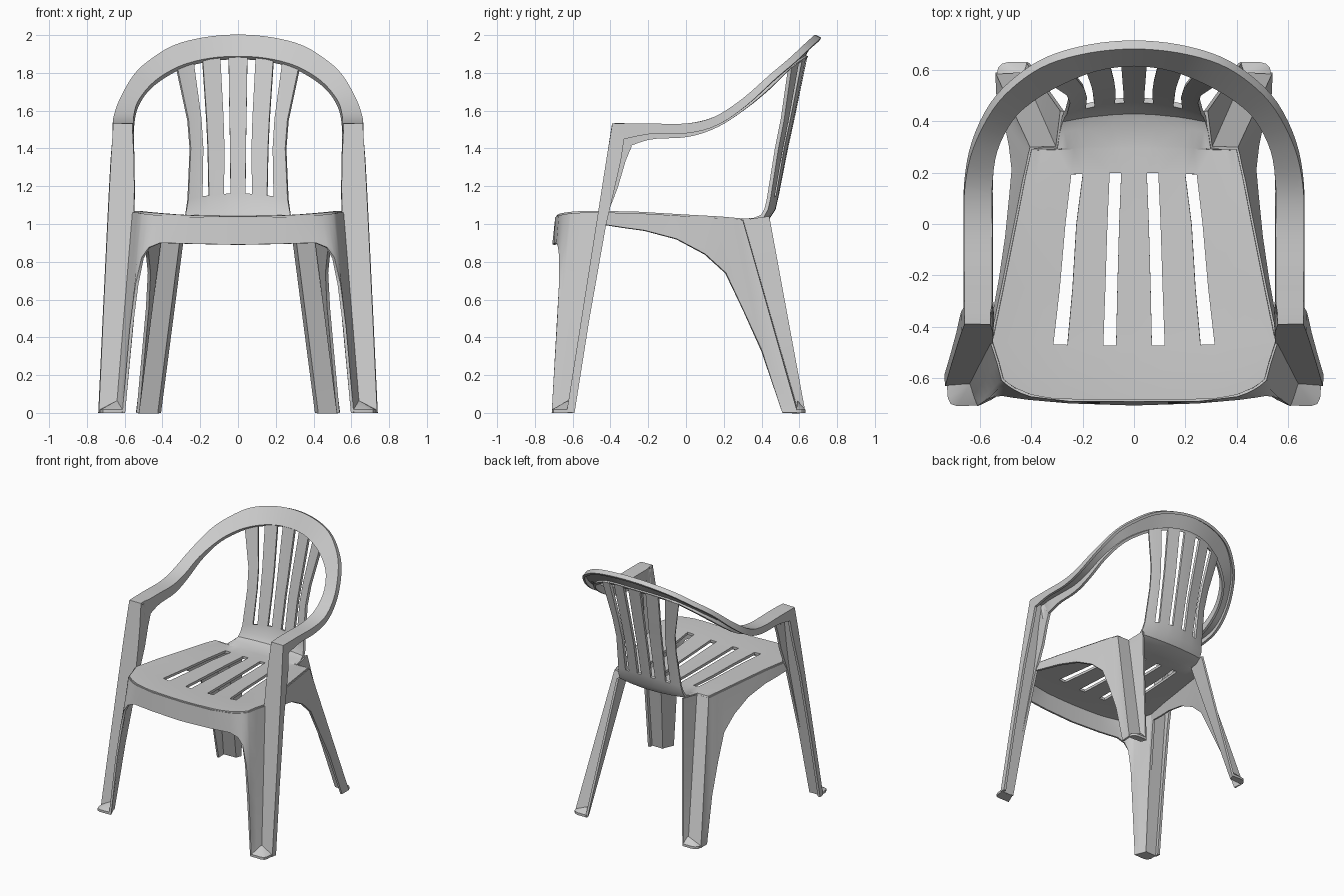
import bpy, bmesh
from math import radians
from mathutils import Vector


def finish(name, rows, thick=0.02, hole=lambda i, j: False):
    """Half sheet from rows of points, mirrored across x, given thickness and smoothed."""
    bm = bmesh.new()
    grid = [[bm.verts.new(p) for p in row] for row in rows]
    for i in range(len(grid) - 1):
        for j in range(len(grid[0]) - 1):
            if not hole(i, j):
                bm.faces.new((grid[i][j], grid[i][j + 1], grid[i + 1][j + 1], grid[i + 1][j]))
    bmesh.ops.delete(bm, geom=[v for v in bm.verts if not v.link_faces], context='VERTS')
    return add_object(name, bm, thick)


def add_object(name, bm, thick=0):
    me = bpy.data.meshes.new(name)
    bm.to_mesh(me)
    bm.free()
    ob = bpy.data.objects.new(name, me)
    bpy.context.collection.objects.link(ob)
    bpy.ops.object.select_all(action='DESELECT')
    ob.select_set(True)
    bpy.context.view_layer.objects.active = ob
    ob.modifiers.new("mirror", 'MIRROR').use_clip = True
    if thick:
        sol = ob.modifiers.new("thickness", 'SOLIDIFY')
        sol.thickness, sol.offset = thick, 0
    for m in list(ob.modifiers):
        bpy.ops.object.modifier_apply(modifier=m.name)
    bpy.ops.object.shade_smooth_by_angle(angle=radians(32))
    return ob


def spline(pts, before, after, n):
    """Catmull-Rom through tuples of numbers."""
    p = [before] + pts + [after]
    out = []
    for k in range(1, len(p) - 2):
        for s in range(n):
            t = s / n
            out.append([0.5 * (2 * b + (c - a) * t + (2 * a - 5 * b + 4 * c - d) * t * t
                               + (3 * b - a - 3 * c + d) * t ** 3)
                        for a, b, c, d in zip(*p[k - 1:k + 3])])
    out.append(list(pts[-1]))
    return out


# Seat and backrest: y and z at centre and edge, slot edges a b c d, half width e
shell = [
    (-.685, -.605, 1.03, 1.055, .075, .125, .275, .33, .51),
    (-.57, -.54, 1.03, 1.06, .072, .122, .267, .322, .527),
    (-.475, -.459, 1.025, 1.06, .07, .12, .26, .315, .553),
    (-.25, -.25, 1.02, 1.055, .065, .112, .24, .29, .51),
    (0, 0, 1.015, 1.04, .058, .104, .225, .268, .46),
    (.2, .18, 1.01, 1.03, .05, .095, .2, .245, .425),
    (.295, .292, 1.01, 1.02, .048, .09, .19, .235, .40),
    (.305, .297, 1.01, 1.02, .048, .09, .19, .233, .30),
    (.38, .36, 1.015, 1.022, .046, .085, .18, .22, .29),
    (.435, .405, 1.035, 1.042, .043, .08, .17, .205, .28),
    (.465, .425, 1.08, 1.08, .041, .077, .16, .195, .273),
    (.483, .437, 1.16, 1.13, .04, .075, .155, .19, .265),
    (.53, .48, 1.4, 1.4, .042, .073, .16, .186, .253),
    (.565, .51, 1.56, 1.55, .045, .078, .167, .196, .265),
    (.632, .55, 1.885, 1.83, .05, .095, .188, .237, .325),
]
rows = []
for i, (yc, ye, zc, ze, a, b, c, d, e) in enumerate(shell):
    p = 6 if i == 0 else 2
    xs = [0, a, b, c, d] + [d + (e - d) * f for f in (.4, .75, .9, 1)]
    rows.append([(x, yc + (ye - yc) * (x / e) ** p, zc + (ze - zc) * (x / e) ** 2) for x in xs])
finish("seat_and_backrest", rows,
       hole=lambda i, j: j in (1, 3) and (2 <= i < 5 or 11 <= i < 14))


def skirt(name, cols, n=6):
    """Ruled panel: each column runs from a top point to a bottom point."""
    finish(name, [[Vector(c[:3]).lerp(Vector(c[3:]), k / n) for k in range(n + 1)] for c in cols],
           thick=0.016)


# Front apron flowing down into the inner panel of each front leg
skirt("front_apron_and_leg_panels", [
    (0, -.685, 1.03, 0, -.70, .89),
    (.25, -.684, 1.036, .25, -.692, .895),
    (.40, -.666, 1.045, .41, -.678, .90),
    (.44, -.652, 1.047, .47, -.67, .875),
    (.465, -.639, 1.05, .505, -.666, .82),
    (.485, -.626, 1.052, .535, -.67, .68),
    (.50, -.614, 1.054, .565, -.685, .45),
    (.51, -.605, 1.055, .605, -.708, 0),
    (.527, -.54, 1.06, .622, -.67, 0),
    (.553, -.459, 1.06, .64, -.625, 0),
])

# Side aprons flowing down into the angled rear legs
skirt("side_aprons_and_rear_legs", [
    (.553, -.459, 1.06, .56, -.46, 1.0),
    (.533, -.36, 1.058, .54, -.33, .98),
    (.51, -.25, 1.055, .52, -.22, .965),
    (.476, -.08, 1.045, .495, -.05, .92),
    (.45, .05, 1.037, .48, .1, .84),
    (.429, .16, 1.031, .47, .21, .74),
    (.413, .23, 1.025, .48, .3, .55),
    (.405, .27, 1.022, .50, .4, .33),
    (.401, .285, 1.02, .53, .51, 0),
    (.40, .295, 1.02, .535, .585, 0),
    (.30, .297, 1.02, .43, .59, 0),
    (.28, .44, 1.04, .415, .63, 0),
])

# Arm frame: inner xyz, outer xyz, inner lip depth, outer lip depth
leg = [(xi, -.625 + .157 * z, z, xo, -.625 + .157 * z, z, li, lo) for z, xi, xo, li, lo in (
    (0, .64, .73, .01, .035), (.5, .6, .707, .01, .035), (1.0, .558, .683, .03, .045),
    (1.2, .556, .673, .075, .06), (1.35, .558, .665, .095, .07))]
hoop = [
    (.56, -.385, 1.525, .655, -.385, 1.525, .15, .09),
    (.56, -.2, 1.525, .655, -.2, 1.525, .08, .05),
    (.56, 0, 1.525, .655, 0, 1.525, .065, .045),
    (.56, .15, 1.56, .652, .15, 1.56, .05, .04),
    (.54, .29, 1.64, .62, .3, 1.655, .04, .035),
    (.48, .41, 1.725, .545, .45, 1.785, .03, .03),
    (.40, .485, 1.79, .45, .55, 1.87, .025, .03),
    (.29, .55, 1.845, .33, .625, 1.94, .02, .03),
    (.15, .605, 1.88, .17, .67, 1.98, .02, .03),
    (0, .625, 1.89, 0, .685, 1.993, .02, .03),
]
prev = list(hoop[-2])
prev[0], prev[3] = -prev[0], -prev[3]
frame = leg + spline(hoop, hoop[0], prev, 4)
mids = [(Vector(r[:3]) + Vector(r[3:6])) / 2 for r in frame]
rows = []
for i, r in enumerate(frame):
    inn, out = Vector(r[:3]), Vector(r[3:6])
    if i == 0:
        lip = Vector((0, 1, 0))
    else:
        t = (mids[i] - mids[i - 1]).normalized()
        t = t + (mids[i + 1] - mids[i]).normalized() if i < len(frame) - 1 else Vector((-1, 0, 0))
        lip = t.cross(out - inn).normalized()
    rows.append([inn + lip * r[6], inn, out, out + lip * r[7]])
finish("arm_hoop_and_front_legs", rows)


def foot(name, crease, ring):
    """Rounded pad rising to a point in the corner of the leg."""
    bm = bmesh.new()
    low = [bm.verts.new((x, y, 0)) for x, y in [crease] + ring]
    top = [bm.verts.new((x, y, .018)) for x, y in ring]
    apex = bm.verts.new((*crease, .065))
    bm.faces.new(low)
    for k in range(len(ring) - 1):
        bm.faces.new((low[k + 1], low[k + 2], top[k + 1], top[k]))
        bm.faces.new((top[k], top[k + 1], apex))
    bm.faces.new((low[0], low[1], top[0], apex))
    bm.faces.new((low[0], apex, top[-1], low[-1]))
    bmesh.ops.recalc_face_normals(bm, faces=bm.faces)
    add_object(name, bm)


foot("front_feet", (.64, -.625),
     [(.607, -.708), (.69, -.71), (.715, -.702), (.726, -.68), (.73, -.625)])
foot("rear_feet", (.43, .59),
     [(.415, .632), (.49, .632), (.515, .625), (.53, .61), (.535, .585)])
